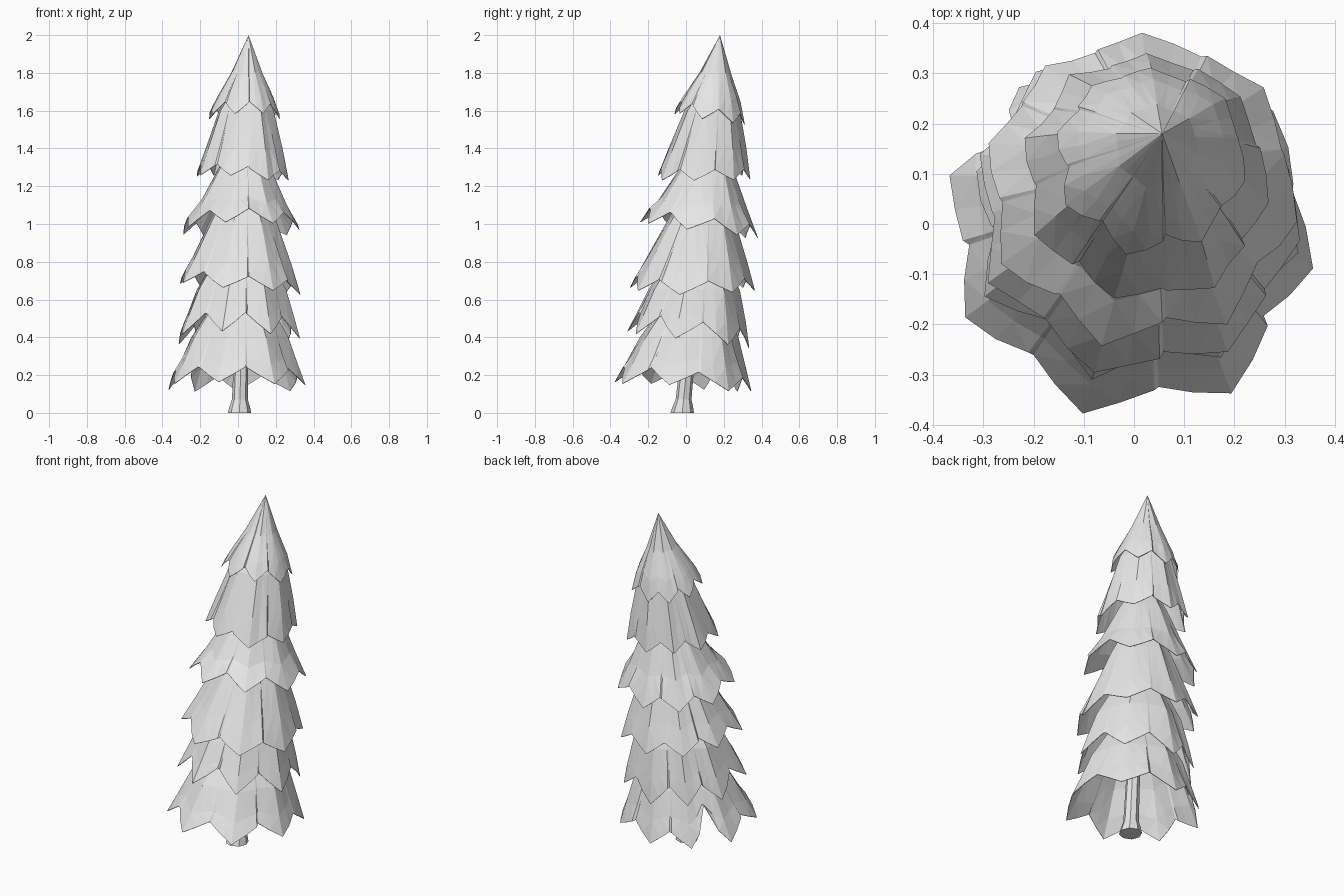
import bpy, bmesh, math, random
from mathutils import Vector

random.seed(5)
cube = bpy.data.objects.get("Cube")
if cube:
    bpy.data.objects.remove(cube)

grey = bpy.data.materials.new("plain grey")
grey.use_nodes = True
grey.diffuse_color = (0.8, 0.8, 0.8, 1)
grey.node_tree.nodes["Principled BSDF"].inputs["Base Color"].default_value = (0.8, 0.8, 0.8, 1)

# Directions of the eight leaf tips, in degrees, shared by all tiers
TIPS = [162, 207, 255, 302, 349, 401, 450, 487]


def axis(z):
    """Centre line of the leaning tree at height z."""
    return Vector((0.028 * z, -0.02 + 0.1 * z, z))


def ring_point(z, r, angle):
    return axis(z) + Vector((r * math.cos(angle), r * math.sin(angle), 0))


def add_object(name, rows, cap=False):
    """Skin a stack of closed rings into a flat shaded mesh."""
    bm = bmesh.new()
    rings = [[bm.verts.new(p) for p in row] for row in rows]
    for a, b in zip(rings, rings[1:]):
        n = len(a)
        for i in range(n):
            j = (i + 1) % n
            bm.faces.new((a[i], b[i], b[j], a[j]))
    if cap:
        bm.faces.new(rings[0])
        bm.faces.new(rings[-1])
    bmesh.ops.remove_doubles(bm, verts=bm.verts, dist=0.0005)
    bmesh.ops.triangulate(bm, faces=[f for f in bm.faces if len(f.verts) == 4])
    bmesh.ops.recalc_face_normals(bm, faces=bm.faces)
    mesh = bpy.data.meshes.new(name)
    bm.to_mesh(mesh)
    bm.free()
    mesh.materials.append(grey)
    obj = bpy.data.objects.new(name, mesh)
    bpy.context.collection.objects.link(obj)
    return obj


def skirt(name, profile, tilt, notch, split=0):
    """Hollow tier of pointed leaves; profile is (z, radius) from top to leaf tips.
    split raises the notch between the last and first leaf."""
    rows = [[] for _ in profile]
    top_z, tip_z = profile[0][0], profile[-1][0]
    last = len(TIPS) - 1
    for k, tip in enumerate(TIPS):
        before = (tip - TIPS[k - 1]) % 360
        after = (TIPS[(k + 1) % len(TIPS)] - tip) % 360
        reach = random.uniform(0.995, 1.025)
        drop = random.uniform(-0.012, 0.008)
        # columns across the leaf: position, share of octagon radius, share of notch height
        for u, flat, rise in ((-0.48, 0.92, 1), (-0.24, 0.94, 0.5), (0, 1, 0),
                              (0.24, 0.94, 0.5), (0.48, 0.92, 1)):
            angle = math.radians(tip + u * (before if u < 0 else after))
            lean = tilt[0] * math.cos(angle) + tilt[1] * math.sin(angle)
            wobble = random.uniform(-0.003, 0.003) + 0.006 * u
            lift = drop + lean + notch * rise
            if (k == 0 and u < 0) or (k == last and u > 0):
                lift += split * rise ** 2
            for row, (z, r) in zip(rows, profile):
                t = (top_z - z) / (top_z - tip_z)
                radius = r * flat * (1 + (reach - 1) * t) + wobble * t * t
                # a raised rim stays on the sloping surface
                radius -= max(0, lift - 0.04) * 0.35 * t ** 3
                point = ring_point(z + t ** 3 * lift, max(radius, 0), angle)
                row.append(point + Vector((-0.01, -0.013, 0)) * t)
    obj = add_object(name, rows)
    solid = obj.modifiers.new("leaf thickness", "SOLIDIFY")
    solid.thickness = 0.003


# Foliage tiers from the tip down
skirt("top_tier", [(2.0, 0), (1.8, 0.085), (1.66, 0.155), (1.56, 0.192)], (0, -0.025), 0.06)
skirt("second_tier", [(1.74, 0.07), (1.6, 0.15), (1.4, 0.21), (1.25, 0.25)], (-0.015, 0), 0.055)
skirt("third_tier", [(1.42, 0.07), (1.3, 0.14), (1.1, 0.24), (0.97, 0.315)], (0, -0.045), 0.07)
skirt("fourth_tier", [(1.18, 0.1), (1.02, 0.18), (0.8, 0.275), (0.66, 0.332)], (-0.025, 0), 0.065)
skirt("fifth_tier", [(0.86, 0.13), (0.65, 0.245), (0.5, 0.295), (0.39, 0.328)], (0, -0.045), 0.1)
skirt("bottom_tier", [(0.62, 0.13), (0.4, 0.265), (0.25, 0.325), (0.14, 0.37)], (0, -0.03), 0.08,
      split=0.13)

# Trunk with a flared foot
trunk = [(0, 0.062), (0.03, 0.055), (0.07, 0.042), (0.4, 0.036), (1.2, 0.025)]
add_object("trunk", [[ring_point(z, r, math.tau * i / 8) + Vector((0.008, 0, 0))
                      for i in range(8)] for z, r in trunk], cap=True)
